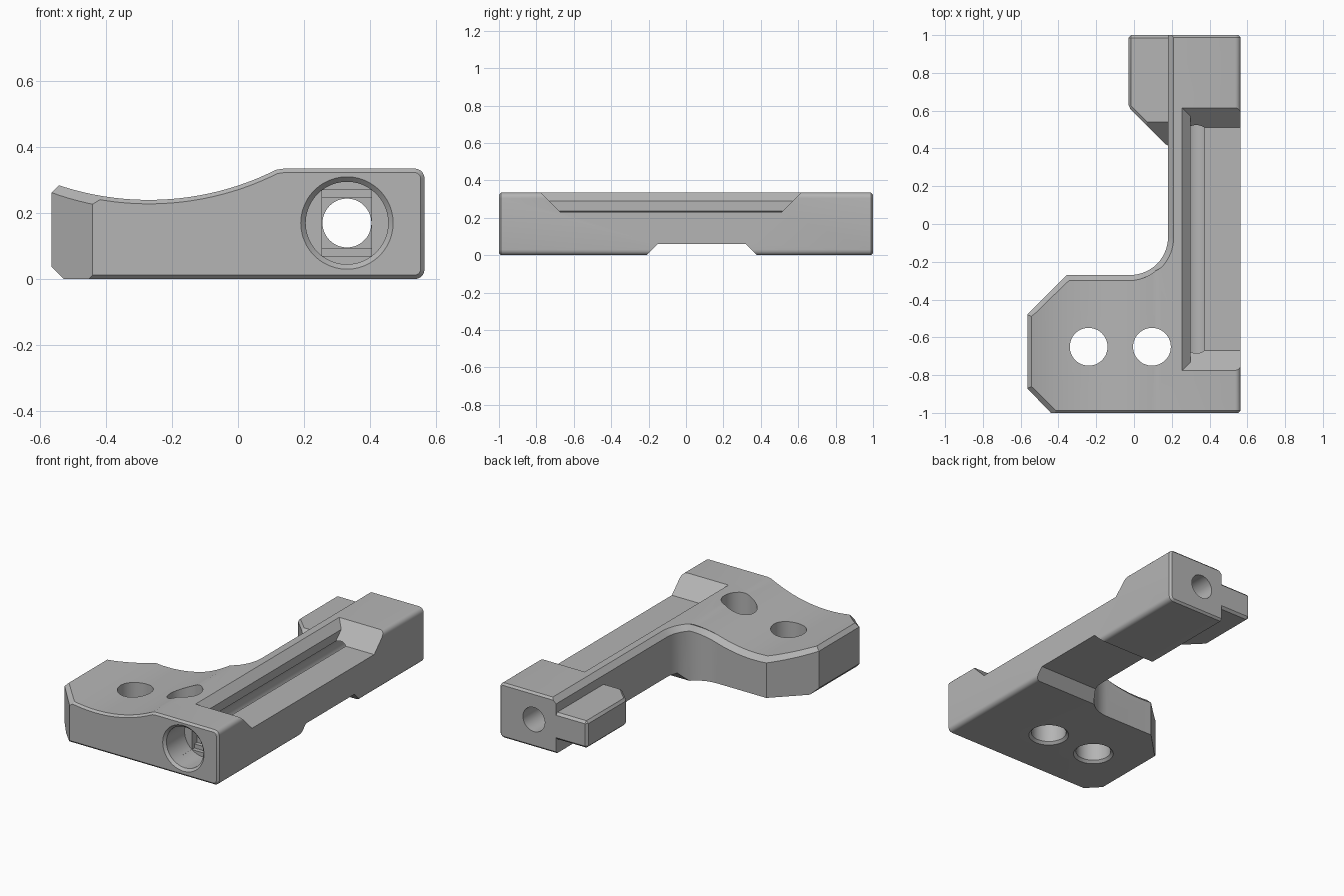
import bpy, bmesh, math
from mathutils import Vector

cube = bpy.data.objects.get("Cube")
if cube:
    bpy.data.objects.remove(cube)

grey = bpy.data.materials.new("plain_grey")
grey.use_nodes = True
grey.diffuse_color = (0.46, 0.46, 0.46, 1)
grey.node_tree.nodes["Principled BSDF"].inputs["Base Color"].default_value = (0.46, 0.46, 0.46, 1)


def loft(name, rings, bevel=0, pick=None):
    """Closed solid through matching rings, with optional chamfer on picked edges."""
    bm = bmesh.new()
    loops = [[bm.verts.new(p) for p in ring] for ring in rings]
    n = len(loops[0])
    for a, b in zip(loops, loops[1:]):
        for i in range(n):
            j = (i + 1) % n
            bm.faces.new((a[i], a[j], b[j], b[i]))
    bm.faces.new(loops[0])
    bm.faces.new(loops[-1])
    bmesh.ops.recalc_face_normals(bm, faces=bm.faces)
    if bevel:
        edges = [e for e in bm.edges if pick is None or pick(e)]
        bmesh.ops.bevel(bm, geom=edges, offset=bevel, segments=1, affect='EDGES', clamp_overlap=True)
        bmesh.ops.recalc_face_normals(bm, faces=bm.faces)
    mesh = bpy.data.meshes.new(name)
    bm.to_mesh(mesh)
    bm.free()
    mesh.materials.append(grey)
    obj = bpy.data.objects.new(name, mesh)
    bpy.context.collection.objects.link(obj)
    return obj


def prism(name, points, axis, lo, hi, **kw):
    """Extrude a flat outline along one axis."""
    place = {'x': lambda p, t: (t, p[0], p[1]),
             'y': lambda p, t: (p[0], t, p[1]),
             'z': lambda p, t: (p[0], p[1], t)}[axis]
    return loft(name, [[place(p, t) for p in points] for t in (lo, hi)], **kw)


def turned(name, axis, centre, steps, sides=48):
    """Round solid from (position, radius) steps along y or z."""
    rings = []
    for t, r in steps:
        ring = []
        for i in range(sides):
            a = math.tau * i / sides
            u, v = centre[0] + r * math.cos(a), centre[1] + r * math.sin(a)
            ring.append((u, t, v) if axis == 'y' else (u, v, t))
        rings.append(ring)
    return loft(name, rings)


def edge_cutter(name, path, size):
    """Diamond section swept along an edge path, leaving a chamfer."""
    path = [Vector(p) for p in path]
    rings = []
    for i, p in enumerate(path):
        d = [(path[k + 1] - path[k]).to_2d().normalized()
             for k in (i - 1, i) if 0 <= k < len(path) - 1]
        t = sum(d, Vector((0, 0))).normalized()
        side = Vector((-t.y, t.x, 0)) * size / t.dot(d[0])
        up = Vector((0, 0, size))
        rings.append([p + side, p + up, p - side, p - up])
    return loft(name, rings)


def combine(target, tool, operation='DIFFERENCE'):
    mod = target.modifiers.new("cut", 'BOOLEAN')
    mod.operation, mod.solver, mod.object = operation, 'EXACT', tool
    bpy.context.view_layer.objects.active = target
    bpy.ops.object.modifier_apply(modifier=mod.name)
    bpy.data.objects.remove(tool)


TOP, RIGHT = 0.335, 0.565


def top_height(x):
    """Scooped top of the wide end, flat over the rail."""
    if x > 0.13:
        return TOP
    return min(TOP, 1.1 - math.sqrt(0.86 ** 2 - (x + 0.27) ** 2))


def arc(cx, cy, r, start, end, n):
    return [(cx + r * math.cos(math.radians(start + (end - start) * i / n)),
             cy + r * math.sin(math.radians(start + (end - start) * i / n))) for i in range(n + 1)]


# Main body: scooped profile trimmed to the L-shaped outline
f = 0.03
section = [(-0.65, 0)] + arc(RIGHT - f, f, f, -90, 0, 5) + arc(RIGHT - f, TOP - f, f, 0, 90, 5)
section += [(x, top_height(x)) for x in (0.14 - 0.79 * i / 32 for i in range(33))]
body = prism("bracket_body", section, 'y', -1, 1, bevel=0.012,
             pick=lambda e: abs(e.verts[0].co.y - e.verts[1].co.y) < 0.001)

wall = [(-0.344, -1.1), (-0.565, -0.87), (-0.565, -0.48), (-0.355, -0.27)]
wall += arc(-0.02, -0.07, 0.2, -90, 0, 14) + [(0.18, 1.1)]
outline = prism("outline", [(0.8, -1.1)] + wall + [(0.8, 1.1)], 'z', -0.1, 0.6)
combine(body, outline, 'INTERSECT')

# Chamfers along the upper wall edge and the lower outer edge
path = []
for a, b in zip(wall, wall[1:]):
    n = 8 if math.dist(a, b) > 0.1 else 1
    for i in range(n):
        x = a[0] + (b[0] - a[0]) * i / n
        path.append((x, a[1] + (b[1] - a[1]) * i / n, top_height(x)))
path.append((0.18, 1.1, TOP))
combine(body, edge_cutter("upper_edge", path, 0.03))
combine(body, edge_cutter("lower_edge", [(-0.565, -1.1, 0), (-0.565, 0, 0)], 0.037))

# Long recess in the rail, with sloped ends
recess = [[(x0, y0, z), (0.7, y0, z), (0.7, y1, z), (x0, y1, z)] for z, x0, y0, y1 in
          ((0.23, 0.3, -0.67, 0.51), (0.29, 0.3, -0.73, 0.57), (0.39, 0.2, -0.83, 0.67))]
combine(body, loft("recess", recess))

# Relief under the rail
relief = [(-0.31, -0.1), (-0.15, 0.06), (0.32, 0.06), (0.48, -0.1)]
combine(body, prism("relief", relief, 'x', -0.8, 0.8))

# Side lug at the back end, with a sloped underside nose
lug = prism("lug", [(-0.03, 1), (-0.03, 0.62), (0.18, 0.41), (0.24, 0.41), (0.24, 1)],
            'z', 0.085, 0.25, bevel=0.014)
combine(lug, prism("nose", [(0.6, 0.31), (0.3, 0.01), (0.2, 0.31)], 'x', -0.2, 0.4))
combine(body, lug, 'UNION')

# Lengthwise bore, stepped socket at the front
bx, bz = 0.33, 0.17
combine(body, turned("bore", 'y', (bx, bz), [(-1.1, 0.074), (1.1, 0.074)]))
combine(body, turned("socket", 'y', (bx, bz), [(-1.05, 0.19), (-0.985, 0.125), (-0.81, 0.125)]))
for half_height, end in ((0.1, -0.785), (0.075, -0.76)):
    w, h = 0.075, half_height
    step = [(bx - w, bz - h), (bx + w, bz - h), (bx + w, bz + h), (bx - w, bz + h)]
    combine(body, prism("socket_step", step, 'y', -0.9, end))

# Two upright holes, countersunk below
for x in (-0.24, 0.095):
    combine(body, turned("mount_hole", 'z', (x, -0.65), [(-0.05, 0.165), (0.015, 0.1), (0.5, 0.1)]))

bpy.ops.object.select_all(action='DESELECT')
body.select_set(True)
bpy.context.view_layer.objects.active = body
bpy.ops.object.shade_smooth_by_angle(angle=math.radians(30))
